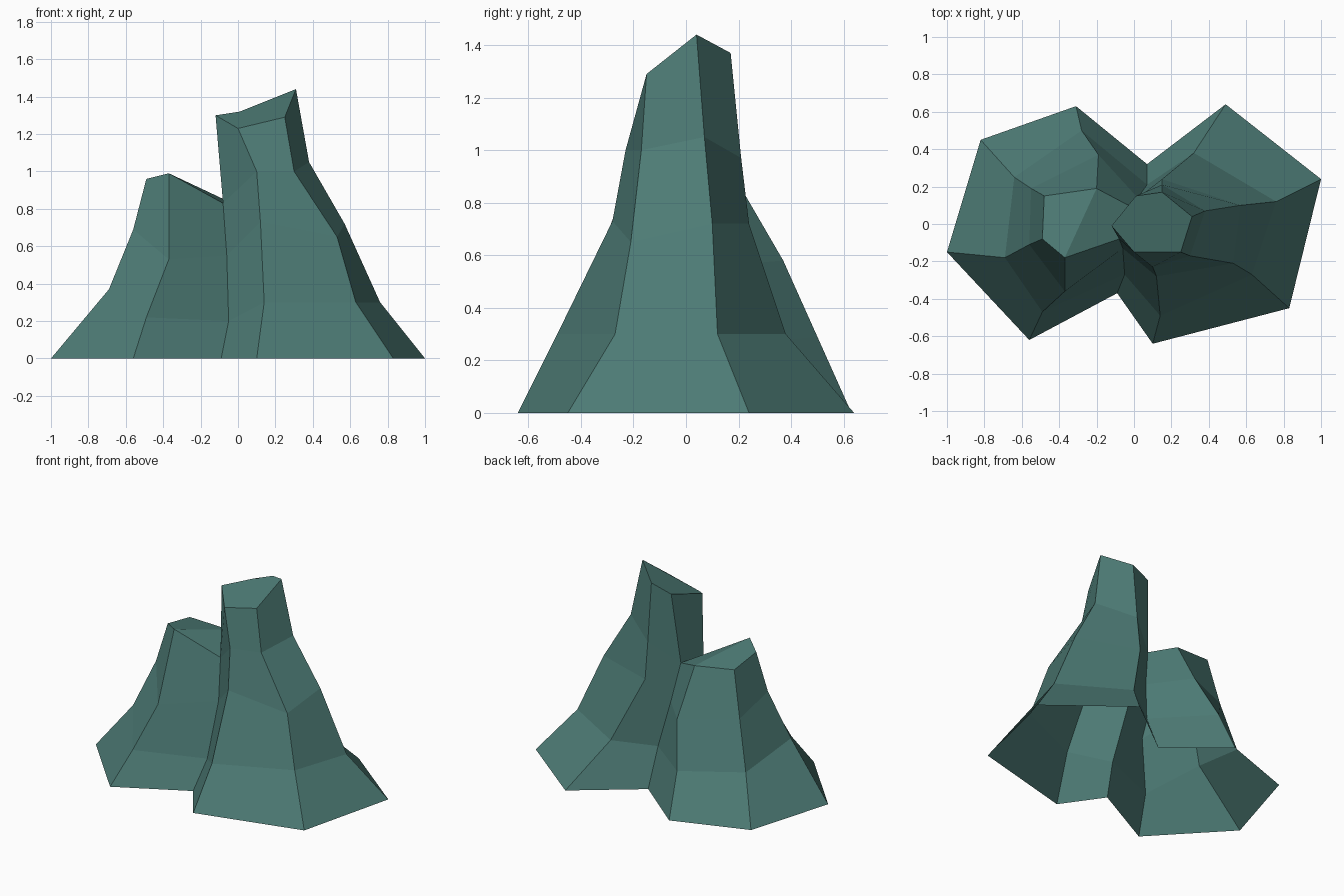
import bpy
import bmesh

default_cube = bpy.data.objects.get("Cube")
if default_cube:
    bpy.data.objects.remove(default_cube, do_unlink=True)

# One dull green stone colour
stone = bpy.data.materials.new("green_stone")
stone.use_nodes = True
stone_color = (0.075, 0.2, 0.18, 1)
stone.diffuse_color = stone_color
stone_shader = stone.node_tree.nodes["Principled BSDF"]
stone_shader.inputs["Base Color"].default_value = stone_color
stone_shader.inputs["Roughness"].default_value = 0.9

# Creases shared by both peaks, each a ridge line from the ground upward
front_crease = [(-.09, -.37, 0), (-.05, -.27, .2), (-.06, -.13, .55),
                (-.08, -.08, .83), (-.12, -.01, 1.3)]
back_crease = [(.07, .32, 0), (.07, .21, .26), (.02, .14, .56),
               (-.03, .1, .83), (.01, .15, 1.32)]

# Outer ridges of the tall peak, counterclockwise from the front
tall_ridges = [
    [(.1, -.64, 0), (.14, -.49, .3), (.12, -.28, .73), (.1, -.23, 1), (0, -.15, 1.23)],
    [(.83, -.45, 0), (.63, -.27, .3), (.53, -.21, .65), (.3, -.17, 1), (.25, -.15, 1.29)],
    [(1, .24, 0), (.76, .12, .3), (.57, .1, .72), (.38, .07, 1.05), (.31, .04, 1.44)],
    [(.49, .64, 0), (.32, .38, .3), (.15, .24, .72), (.15, .21, .97), (.15, .17, 1.37)],
]

# Outer ridges of the short peak, counterclockwise from the back
short_ridges = [
    [(-.31, .63, 0), (-.28, .5, .29), (-.19, .37, .58), (-.2, .19, .89)],
    [(-.82, .45, 0), (-.64, .25, .28), (-.55, .19, .61), (-.48, .15, .92)],
    [(-1, -.15, 0), (-.69, -.18, .37), (-.56, -.11, .69), (-.49, -.08, .96)],
    [(-.56, -.62, 0), (-.49, -.47, .22), (-.37, -.36, .53), (-.37, -.18, .99)],
]


def build_peak(name, ridges, caps, closed_from):
    """Skin facets between neighbouring ridges and cap the summit.

    The side between the last and first ridge is open below the
    level closed_from, where the two peaks run into each other.
    """
    bm = bmesh.new()
    columns = [[bm.verts.new(point) for point in ridge] for ridge in ridges]
    levels = len(columns[0])
    for index, left in enumerate(columns):
        right = columns[(index + 1) % len(columns)]
        start = closed_from if index == len(columns) - 1 else 0
        for level in range(start, levels - 1):
            bm.faces.new((left[level], right[level],
                          right[level + 1], left[level + 1]))
    for cap in caps:
        bm.faces.new([columns[index][-1] for index in cap])
    mesh = bpy.data.meshes.new(name)
    bm.to_mesh(mesh)
    bm.free()
    mesh.materials.append(stone)
    peak = bpy.data.objects.new(name, mesh)
    bpy.context.collection.objects.link(peak)
    return peak


# Tall peak: closed on the inner side only above the saddle
saddle_level = len(short_ridges[0]) - 1
build_peak("tall_peak", [front_crease] + tall_ridges + [back_crease],
           caps=[range(6)], closed_from=saddle_level)

# Short peak: its creases stop at the saddle, its summit folds along one edge
lower_creases = [crease[:saddle_level + 1] for crease in (back_crease, front_crease)]
build_peak("short_peak", [lower_creases[0]] + short_ridges + [lower_creases[1]],
           caps=[(1, 2, 3, 4), (0, 1, 4, 5)], closed_from=saddle_level)
